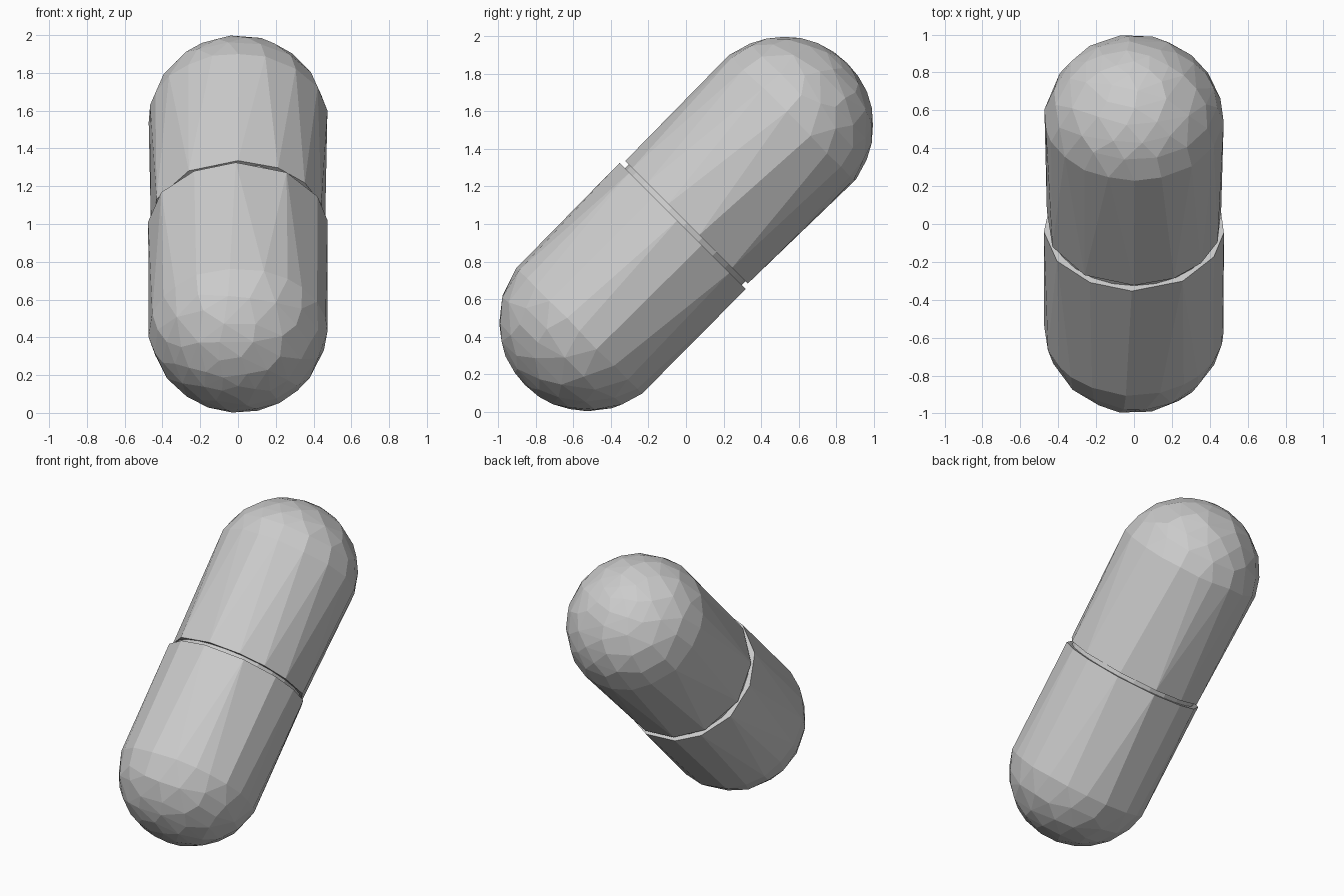
import bpy, bmesh, math
from mathutils import Matrix

if "Cube" in bpy.data.objects:
    bpy.data.objects.remove(bpy.data.objects["Cube"])

R = 0.477        # capsule radius
C = 0.737        # distance from middle to each dome centre
SEG, RINGS = 32, 8
# Tilt the capsule's long axis 45 degrees towards +y
TILT = Matrix.Translation((0, 0, 1)) @ Matrix.Rotation(math.radians(-45), 4, 'X')


def lathe(name, profile, segments, ratio=None):
    """Spin (radius, height) points round the axis, then tilt the result."""
    bm = bmesh.new()
    verts = [bm.verts.new((r, 0, z)) for r, z in profile]
    edges = [bm.edges.new(p) for p in zip(verts, verts[1:])]
    bmesh.ops.spin(bm, geom=verts + edges, cent=(0, 0, 0), axis=(0, 0, 1),
                   angle=2 * math.pi, steps=segments)
    bmesh.ops.remove_doubles(bm, verts=bm.verts, dist=1e-4)
    bmesh.ops.recalc_face_normals(bm, faces=bm.faces)
    bm.transform(TILT)
    mesh = bpy.data.meshes.new(name)
    bm.to_mesh(mesh)
    bm.free()
    obj = bpy.data.objects.new(name, mesh)
    bpy.context.collection.objects.link(obj)
    if ratio:
        # Reduce to irregular low-poly facets
        mod = obj.modifiers.new("facets", 'DECIMATE')
        mod.ratio = ratio
    return obj


def half(name, sign, rim, rim_radius):
    """One shell: flat end, straight wall and round dome."""
    pts = [(0, sign * rim), (rim_radius, sign * rim)]
    for i in range(RINGS + 1):
        a = math.pi / 2 * i / RINGS
        pts.append((R * math.cos(a), sign * (C + R * math.sin(a))))
    return lathe(name, pts, SEG, 0.32)


half("lower_shell", -1, 0.02, 0.475)
half("upper_shell", 1, 0.008, 0.462)
# Inner neck seen in the seam
lathe("seam_neck", [(0, -0.1), (0.44, -0.1), (0.44, 0.1), (0, 0.1)], 24)
